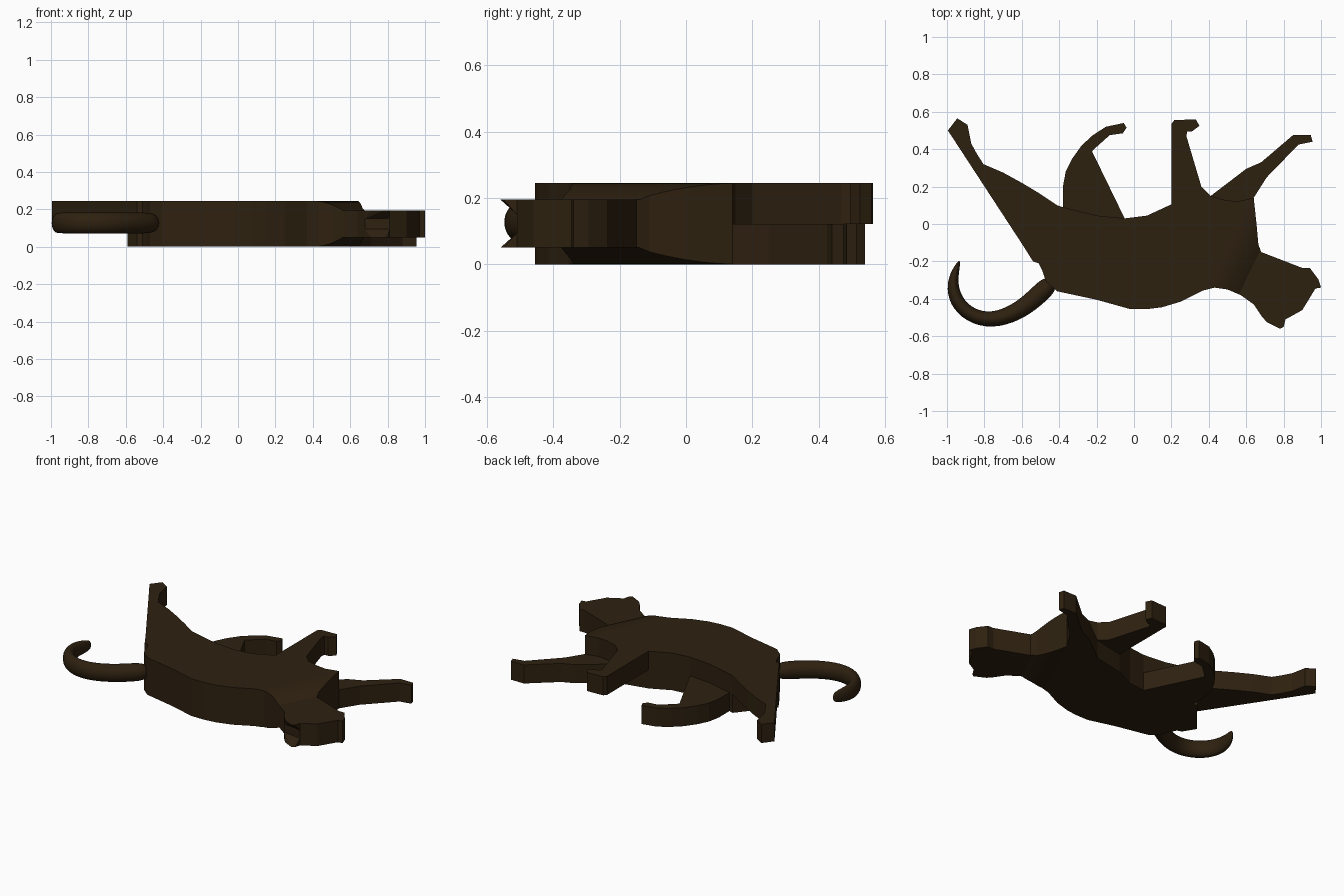
import bpy
import bmesh
import math
from mathutils import Vector

default_cube = bpy.data.objects.get("Cube")
if default_cube:
    bpy.data.objects.remove(default_cube, do_unlink=True)

# One dark brown finish for the whole animal
brown = bpy.data.materials.new("dark_brown")
brown.use_nodes = True
colour = (0.027, 0.015, 0.005, 1)
brown.diffuse_color = colour
brown.node_tree.nodes["Principled BSDF"].inputs["Base Color"].default_value = colour

BOTTOM, MIDDLE, TOP = 0, 0.122, 0.245
HEAD_LOW, HEAD_HIGH = 0.05, 0.195


def finish(bm, name):
    """Turn a bmesh into a named, coloured object."""
    bmesh.ops.recalc_face_normals(bm, faces=bm.faces[:])
    mesh = bpy.data.meshes.new(name)
    bm.to_mesh(mesh)
    bm.free()
    mesh.materials.append(brown)
    obj = bpy.data.objects.new(name, mesh)
    bpy.context.collection.objects.link(obj)
    return obj


def slab(outline, low, high):
    """Extrude a flat outline between two heights."""
    bm = bmesh.new()
    face = bm.faces.new([bm.verts.new((x, y, low)) for x, y in outline])
    raised = bmesh.ops.extrude_face_region(bm, geom=[face])["geom"]
    verts = [v for v in raised if isinstance(v, bmesh.types.BMVert)]
    bmesh.ops.translate(bm, verts=verts, vec=(0, 0, high - low))
    bmesh.ops.triangulate(bm, faces=[f for f in bm.faces if len(f.verts) > 4])
    return bm


# Torso, full thickness, thinned in a smooth sweep towards the neck
torso_outline = [
    (-.59, -.12), (-.54, -.2), (-.51, -.21), (-.49, -.25), (-.47, -.31),
    (-.41, -.36), (-.2, -.405), (-.02, -.455), (.07, -.455), (.15, -.445),
    (.25, -.415), (.37, -.355), (.43, -.34), (.5, -.35), (.57, -.38),
    (.64, -.43), (.68, -.15), (.665, -.11), (.655, 0), (.64, .14), (.55, .12),
    (.48, .13), (.41, .15), (.2, .105), (.07, .045), (-.05, .03),
    (-.2, .045), (-.3, .07), (-.38, .09), (-.41, .1)]
torso = slab(torso_outline, BOTTOM, TOP)
neck_axis = Vector((0.9, -0.44, 0))
neck_start, neck_length, steps = 0.5, 0.17, 8
for i in range(steps + 1):
    geom = torso.verts[:] + torso.edges[:] + torso.faces[:]
    reach = neck_start + neck_length * i / steps
    bmesh.ops.bisect_plane(torso, geom=geom, dist=1e-5, plane_no=neck_axis,
                           plane_co=neck_axis * (reach / neck_axis.length_squared))
for v in torso.verts:
    along = (v.co.dot(neck_axis) - neck_start) / neck_length
    drop = HEAD_LOW * min(max(along, 0), 1) ** 2
    v.co.z += -drop if v.co.z > MIDDLE else drop
finish(torso, "torso")

# Legs: the left pair on the lower layer, the right pair on the upper one
legs = {
    "upper_hind_leg": (MIDDLE, TOP, [
        (-.59, -.12), (-.995, .5), (-.945, .565), (-.89, .53), (-.87, .43),
        (-.84, .375), (-.805, .32), (-.7, .275), (-.6, .22), (-.5, .16),
        (-.41, .1)]),
    "upper_front_leg": (MIDDLE, TOP, [
        (.2, .105), (.2, .535), (.215, .555), (.33, .56), (.35, .525),
        (.31, .495), (.285, .495), (.28, .47), (.36, .2), (.41, .15)]),
    "lower_hind_leg": (BOTTOM, MIDDLE, [
        (-.38, .09), (-.38, .2), (-.365, .28), (-.33, .35), (-.28, .42),
        (-.22, .475), (-.15, .52), (-.055, .54), (-.04, .515), (-.06, .485),
        (-.13, .475), (-.225, .39), (-.05, .03), (-.2, .045), (-.3, .07)]),
    "lower_front_leg": (BOTTOM, MIDDLE, [
        (.41, .15), (.6, .295), (.68, .33), (.85, .475), (.945, .475),
        (.955, .44), (.88, .425), (.71, .25), (.64, .14), (.55, .12),
        (.48, .13)]),
}
for name, (low, high, outline) in legs.items():
    finish(slab(outline, low, high), name)

# Head with a blunt muzzle
ear_back, ear_front = (.68, -.49), (.81, -.51)
head_outline = [(.64, -.43), ear_back, ear_front, (.9, -.46), (.97, -.345),
                (1, -.34), (.985, -.295), (.94, -.235), (.9, -.235), (.68, -.15)]
finish(slab(head_outline, HEAD_LOW, HEAD_HIGH), "head")

# Two ears, each leaning to its own side of the head
ear_tip = [(.71, -.525), (.78, -.56), (.8, -.55)]
for name, outer, inner in (("right_ear", HEAD_HIGH, 0.15),
                           ("left_ear", HEAD_LOW, 0.095)):
    ear = bmesh.new()
    for x, y in [ear_back, ear_front]:
        for z in (outer, inner):
            ear.verts.new((x, y, z))
    for x, y in ear_tip:
        ear.verts.new((x, y, outer))
    bmesh.ops.convex_hull(ear, input=ear.verts[:])
    finish(ear, name)

# Curled tail: oval rings swept along a path, as x, y, half width, half height
tail_path = [
    (-.43, -.3, .055, .058), (-.53, -.4, .053, .058), (-.63, -.475, .049, .058),
    (-.76, -.52, .044, .058), (-.88, -.49, .042, .058), (-.955, -.41, .04, .058),
    (-.972, -.32, .032, .054), (-.955, -.25, .021, .046), (-.932, -.195, .006, .032)]
sides = 12
tail = bmesh.new()
rings = []
for i, (x, y, width, height) in enumerate(tail_path):
    before, after = tail_path[max(i - 1, 0)], tail_path[min(i + 1, len(tail_path) - 1)]
    across = Vector((before[1] - after[1], after[0] - before[0], 0)).normalized()
    ring = []
    for k in range(sides):
        angle = math.tau * k / sides
        offset = across * width * math.cos(angle)
        offset.z = height * math.sin(angle)
        ring.append(tail.verts.new(Vector((x, y, 0.127)) + offset))
    rings.append(ring)
for first, second in zip(rings, rings[1:]):
    for k in range(sides):
        n = (k + 1) % sides
        tail.faces.new((first[k], first[n], second[n], second[k]))
for cap in (rings[0], rings[-1]):
    tail.faces.new(cap)
tail_object = finish(tail, "tail")
tail_object.data.shade_smooth()
smooth = tail_object.modifiers.new("smooth", 'SUBSURF')
smooth.levels = smooth.render_levels = 2
